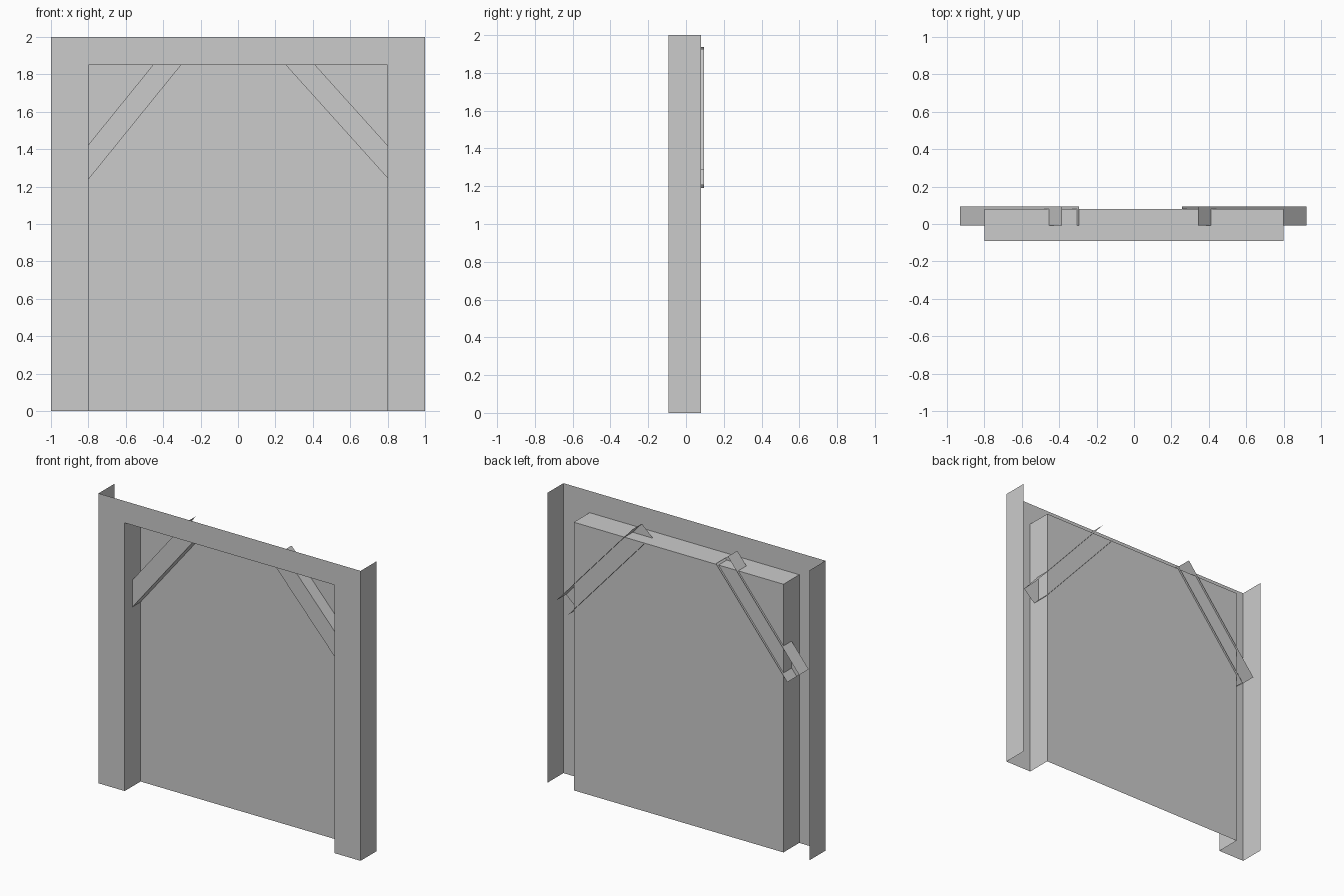
import bpy
from math import cos, sin, radians

if "Cube" in bpy.data.objects:
    bpy.data.objects.remove(bpy.data.objects["Cube"])

Y_FRONT, Y_DOOR, Y_BACK = -0.092, 0.08, 0.094
W, H = 1.0, 2.0          # outer half width, height
OW, OH = 0.8, 1.85       # opening half width, height


def add(name, verts, faces):
    mesh = bpy.data.meshes.new(name)
    mesh.from_pydata(verts, [], faces)
    ob = bpy.data.objects.new(name, mesh)
    bpy.context.collection.objects.link(ob)
    return ob


def sheet(name, outline, y):
    """Flat sheet facing the front, outline given in x, z."""
    return add(name, [(x, y, z) for x, z in outline], [range(len(outline))])


def strip(name, path, y0, y1):
    """Open x, z path drawn out along y."""
    n = len(path)
    verts = [(x, y, z) for y in (y0, y1) for x, z in path]
    faces = [(i, i + 1, n + i + 1, n + i) for i in range(n - 1)]
    return add(name, verts, faces)


# Front of the frame: two posts and a lintel in one sheet
sheet("frame_front", [(-W, 0), (-OW, 0), (-OW, OH), (OW, OH),
                      (OW, 0), (W, 0), (W, H), (-W, H)], Y_FRONT)

# Outer sides, open at top, bottom and back
strip("frame_side_left", [(-W, 0), (-W, H)], Y_FRONT, Y_DOOR)
strip("frame_side_right", [(W, H), (W, 0)], Y_FRONT, Y_DOOR)

# Reveal of the opening and the recessed panel
strip("opening_reveal", [(OW, 0), (OW, OH), (-OW, OH), (-OW, 0)], Y_FRONT, Y_DOOR)
sheet("back_panel", [(-OW, 0), (OW, 0), (OW, OH), (-OW, OH)], Y_DOOR)


def brace(name, cx, cz, angle, length=0.865, width=0.117, y0=-0.009):
    """Diagonal channel: front, upper and lower faces, open ends and back."""
    c, s = cos(radians(angle)), sin(radians(angle))
    pts = [(cx + u * length / 2 * c - v * width / 2 * s,
            cz + u * length / 2 * s + v * width / 2 * c)
           for u, v in ((-1, -1), (1, -1), (1, 1), (-1, 1))]
    verts = [(x, y, z) for y in (y0, Y_BACK) for x, z in pts]
    add(name, verts, [(0, 1, 2, 3), (1, 0, 4, 5), (3, 2, 6, 7)])


# Corner braces
brace("brace_left", -0.612, 1.563, 51)
brace("brace_right", 0.589, 1.567, -48)
